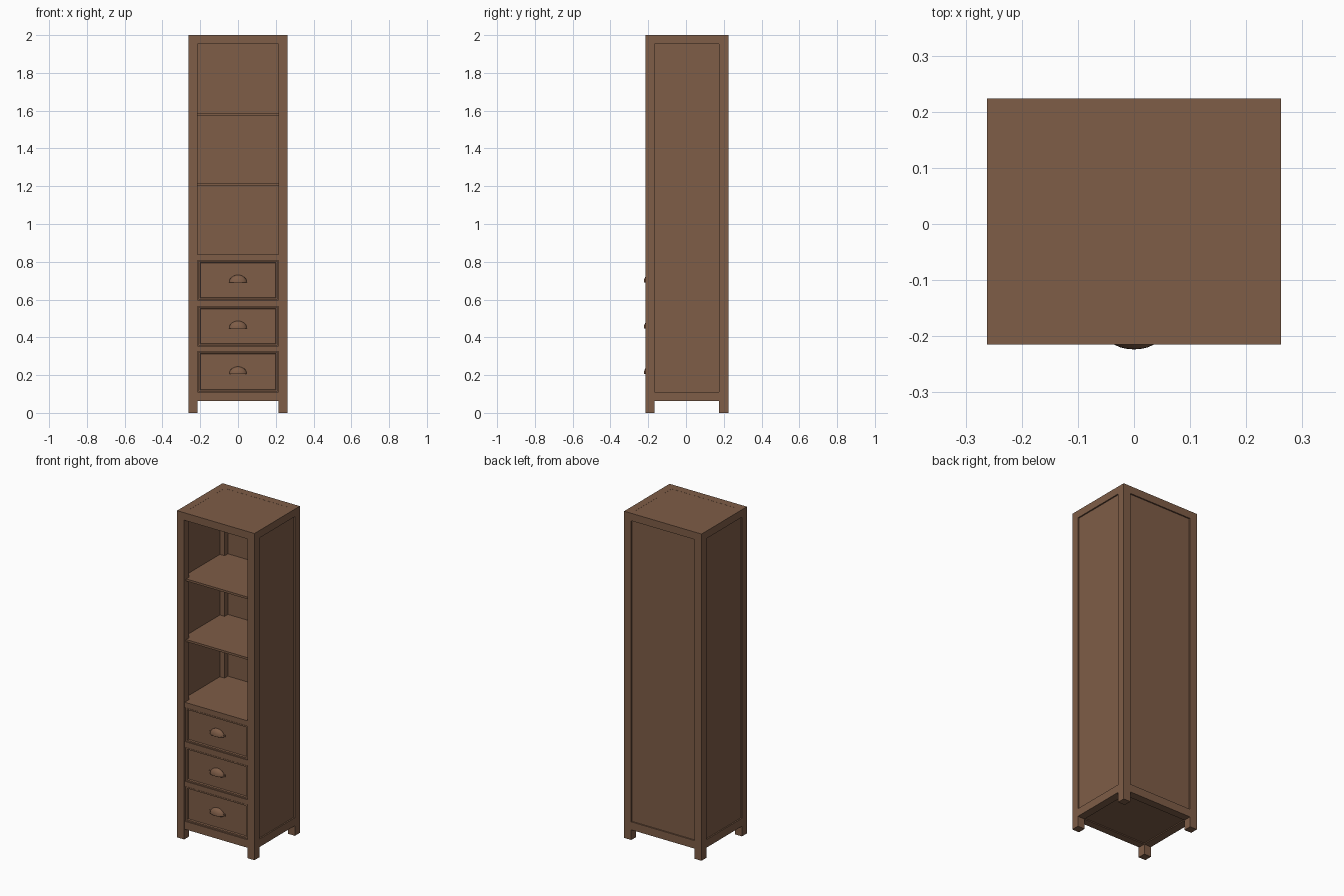
import bpy, bmesh, math
from mathutils import Vector

if "Cube" in bpy.data.objects:
    bpy.data.objects.remove(bpy.data.objects["Cube"])

wood = bpy.data.materials.new("brown_wood")
wood.diffuse_color = (0.21, 0.109, 0.063, 1)
wood.use_nodes = True
wood.node_tree.nodes["Principled BSDF"].inputs["Base Color"].default_value = wood.diffuse_color

X, XI = 0.262, 0.214            # outer / inner half width of the frame
YF, YFI = -0.215, -0.167        # front posts
YB, YBI = 0.224, 0.176          # back posts
ZT, ZTI = 2.0, 1.954            # top rails
ZB, ZBI = 0.062, 0.111          # bottom rails


def finish(name, bm):
    bmesh.ops.recalc_face_normals(bm, faces=bm.faces[:])
    me = bpy.data.meshes.new(name)
    bm.to_mesh(me)
    bm.free()
    me.materials.append(wood)
    ob = bpy.data.objects.new(name, me)
    bpy.context.collection.objects.link(ob)
    return ob


def box(name, x0, x1, y0, y1, z0, z1, move=None):
    """Box; move(vertex) may shift corners to make mitres."""
    bm = bmesh.new()
    bmesh.ops.create_cube(bm, size=1)
    for v in bm.verts:
        v.co = Vector((x1 if v.co.x > 0 else x0,
                       y1 if v.co.y > 0 else y0,
                       z1 if v.co.z > 0 else z0))
    if move:
        for v in bm.verts:
            move(v.co)
    return finish(name, bm)


# corner posts, mitred into the top rails
def front_post_top(c):
    if c.z > 1 and abs(c.x) > 0.25 and c.y < -0.2:
        c.z = ZT


def back_post_top(c):
    if c.z > 1 and c.y > 0.2:
        c.z = ZT


def front_mitre(c):
    if c.z > 1.99 and c.y < -0.2:
        c.x = math.copysign(X, c.x)


def side_mitre(c):
    if c.z > 1.99:
        if c.y > 0:
            c.y = YB
        elif abs(c.x) > 0.25:
            c.y = YF


for s, n in ((-1, "left"), (1, "right")):
    xs = sorted((s * X, s * XI))
    box(n + "_front_post", *xs, YF, YFI, 0, ZTI, front_post_top)
    box(n + "_back_post", *xs, YBI, YB, 0, ZTI, back_post_top)
    box(n + "_top_rail", *xs, YFI, YBI, ZTI, ZT, side_mitre)
    box(n + "_bottom_rail", *xs, YFI, YBI, ZB, ZBI)
    # thin recessed side panel
    px = sorted((s * 0.254, s * 0.246))
    box(n + "_side_panel", *px, YFI - 0.005, YBI + 0.005, ZBI - 0.01, ZTI + 0.01)

# front and back rails
box("front_top_rail", -XI, XI, YF, YFI, ZTI, ZT, front_mitre)
box("back_top_rail", -XI, XI, YBI, YB, ZTI, ZT)
box("front_bottom_rail", -XI, XI, YF + 0.003, YFI, ZB, ZBI)
box("back_bottom_rail", -XI, XI, YBI, YB, ZB, ZBI)

# back, top and bottom panels
box("back_panel", -XI - 0.005, XI + 0.005, 0.208, 0.216, ZBI - 0.01, ZTI + 0.01)
box("top_panel", -XI, XI, YFI, YBI, 1.975, 1.9995)
box("bottom_panel", -XI, XI, YFI, YBI, 0.068, 0.085)

# shelves
for i, z in enumerate((1.587, 1.216)):
    box(f"shelf_{i + 1}", -0.246, 0.246, YFI, 0.208, z - 0.013, z)
    box(f"shelf_front_{i + 1}", -XI, XI, -0.195, YFI, z - 0.013, z)
box("drawer_case_top", -0.246, 0.246, YFI, 0.208, 0.818, 0.838)

# rails above each drawer
for i, (z0, z1) in enumerate(((0.806, 0.838), (0.563, 0.598), (0.324, 0.355))):
    box(f"drawer_rail_{i + 1}", -XI, XI, -0.21, YFI, z0, z1)


def drawer_front(name, z0, z1):
    """Slab with a raised border and a sunken field."""
    bm = bmesh.new()
    bmesh.ops.create_cube(bm, size=1)
    for v in bm.verts:
        v.co = Vector((math.copysign(0.209, v.co.x),
                       -0.185 if v.co.y > 0 else -0.208,
                       z1 if v.co.z > 0 else z0))
    bm.normal_update()
    f = min(bm.faces, key=lambda f: f.calc_center_median().y)
    bmesh.ops.inset_individual(bm, faces=[f], thickness=0.012)
    bmesh.ops.inset_individual(bm, faces=[f], thickness=0.004, depth=-0.01)
    return finish(name, bm)


def cup_pull(name, z):
    """Quarter-ellipsoid shell, open below."""
    bm = bmesh.new()
    bmesh.ops.create_uvsphere(bm, u_segments=24, v_segments=12, radius=1)
    for n in ((0, 1, 0), (0, 0, -1)):
        bmesh.ops.bisect_plane(bm, geom=bm.verts[:] + bm.edges[:] + bm.faces[:],
                               plane_co=(0, 0, 0), plane_no=n, clear_outer=True)
    for v in bm.verts:
        v.co = Vector((v.co.x * 0.047, -0.198 + v.co.y * 0.0255, z + v.co.z * 0.038))
    ob = finish(name, bm)
    m = ob.modifiers.new("thickness", 'SOLIDIFY')
    m.thickness = 0.002
    bpy.context.view_layer.objects.active = ob
    ob.select_set(True)
    bpy.ops.object.shade_smooth_by_angle(angle=math.radians(40))
    ob.select_set(False)
    # small mounting ears at both ends
    for s, n in ((-1, "left"), (1, "right")):
        box(f"{name}_{n}_ear", *sorted((s * 0.044, s * 0.054)), -0.202, -0.197, z, z + 0.012)


for i, (z0, z1, h) in enumerate(((0.6, 0.804, 0.692), (0.357, 0.561, 0.449),
                                 (0.113, 0.322, 0.207))):
    drawer_front(f"drawer_front_{i + 1}", z0, z1)
    box(f"drawer_body_{i + 1}", -0.205, 0.205, -0.185, 0.17, z0 + 0.01, z1 - 0.01)
    cup_pull(f"drawer_pull_{i + 1}", h)
